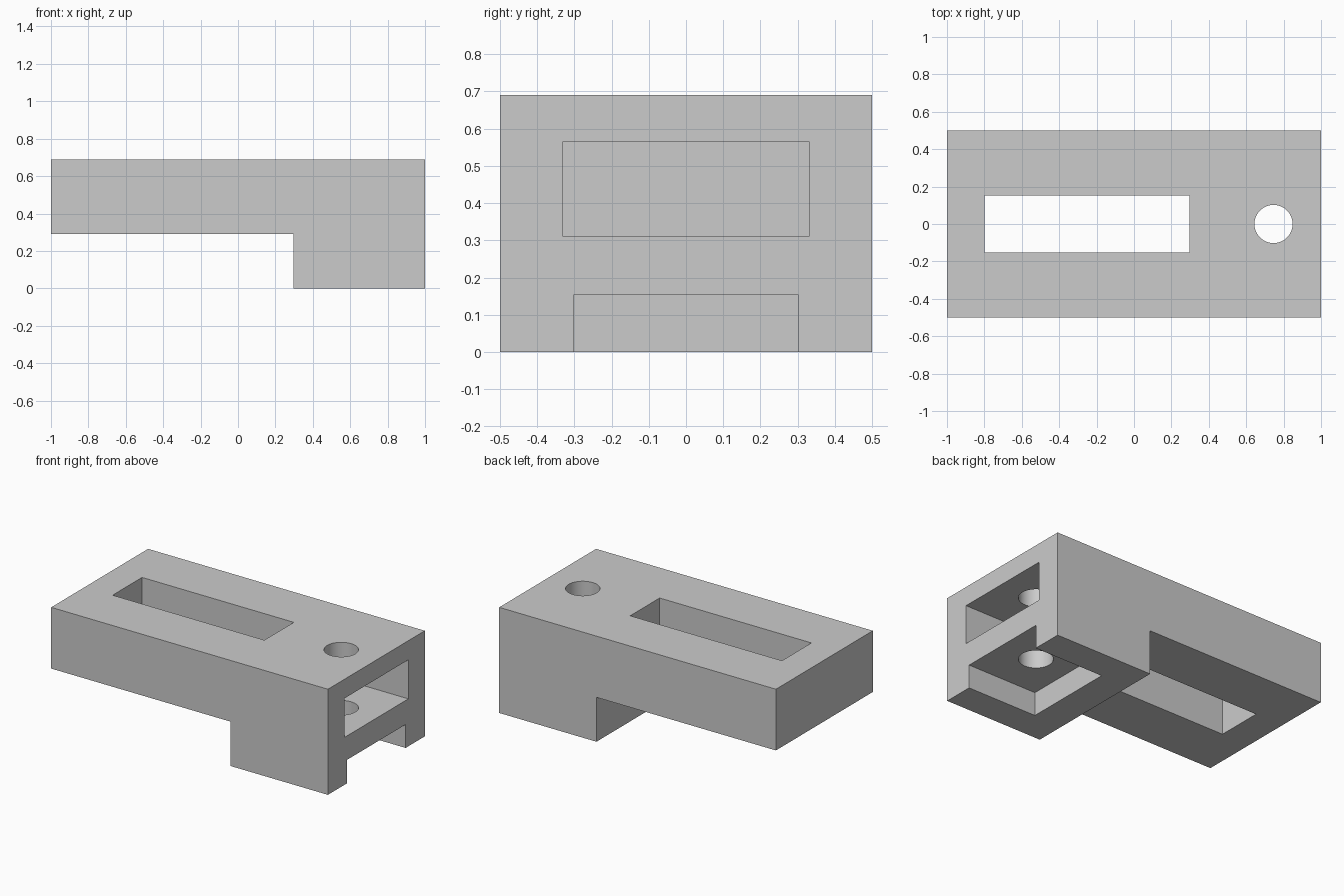
import bpy
import bmesh
import math

cube = bpy.data.objects.get("Cube")
if cube:
    bpy.data.objects.remove(cube, do_unlink=True)

HEIGHT = 0.69
STEP_X = 0.297

grey = bpy.data.materials.new("plain grey")
grey.use_nodes = True
colour = (0.6, 0.6, 0.6, 1)
grey.diffuse_color = colour
grey.node_tree.nodes["Principled BSDF"].inputs["Base Color"].default_value = colour


def add_object(name, bm):
    bmesh.ops.recalc_face_normals(bm, faces=bm.faces)
    mesh = bpy.data.meshes.new(name)
    bm.to_mesh(mesh)
    bm.free()
    mesh.materials.append(grey)
    obj = bpy.data.objects.new(name, mesh)
    bpy.context.collection.objects.link(obj)
    return obj


def box(name, x, y, z):
    """Box between the (low, high) limits on each axis."""
    bm = bmesh.new()
    bmesh.ops.create_cube(bm, size=1)
    for v in bm.verts:
        v.co = [low if c < 0 else high for c, (low, high) in zip(v.co, (x, y, z))]
    return add_object(name, bm)


# L-shaped body: side profile extruded across the width
profile = [(-1, HEIGHT), (-1, 0.29), (STEP_X, 0.29), (STEP_X, 0), (1, 0), (1, HEIGHT)]
bm = bmesh.new()
face = bm.faces.new([bm.verts.new((x, -0.5, z)) for x, z in profile])
side = bmesh.ops.extrude_face_region(bm, geom=[face])
bmesh.ops.translate(bm, vec=(0, 1, 0),
                    verts=[g for g in side["geom"] if isinstance(g, bmesh.types.BMVert)])
body = add_object("bracket_body", bm)

# Round hole through the thick end
bm = bmesh.new()
bmesh.ops.create_cone(bm, cap_ends=True, segments=64, radius1=0.102, radius2=0.102, depth=2)
bmesh.ops.translate(bm, verts=bm.verts, vec=(0.746, 0, 0.5))
hole = add_object("pin_hole_cutter", bm)

# Long slot, end pocket and open channel underneath
cutters = [
    box("long_slot_cutter", (-0.8, STEP_X), (-0.152, 0.152), (0.2, 0.8)),
    box("end_pocket_cutter", (0.5, 1.2), (-0.33, 0.33), (0.31, 0.565)),
    box("bottom_channel_cutter", (0.5, 1.2), (-0.302, 0.302), (-0.2, 0.153)),
    hole,
]
for cutter in cutters:
    mod = body.modifiers.new(cutter.name, "BOOLEAN")
    mod.operation = "DIFFERENCE"
    mod.solver = "EXACT"
    mod.object = cutter

# Apply the cuts and drop the cutters
bpy.context.view_layer.objects.active = body
body.select_set(True)
for mod in list(body.modifiers):
    bpy.ops.object.modifier_apply(modifier=mod.name)
for cutter in cutters:
    bpy.data.objects.remove(cutter, do_unlink=True)
bpy.ops.object.shade_smooth_by_angle(angle=math.radians(30))
